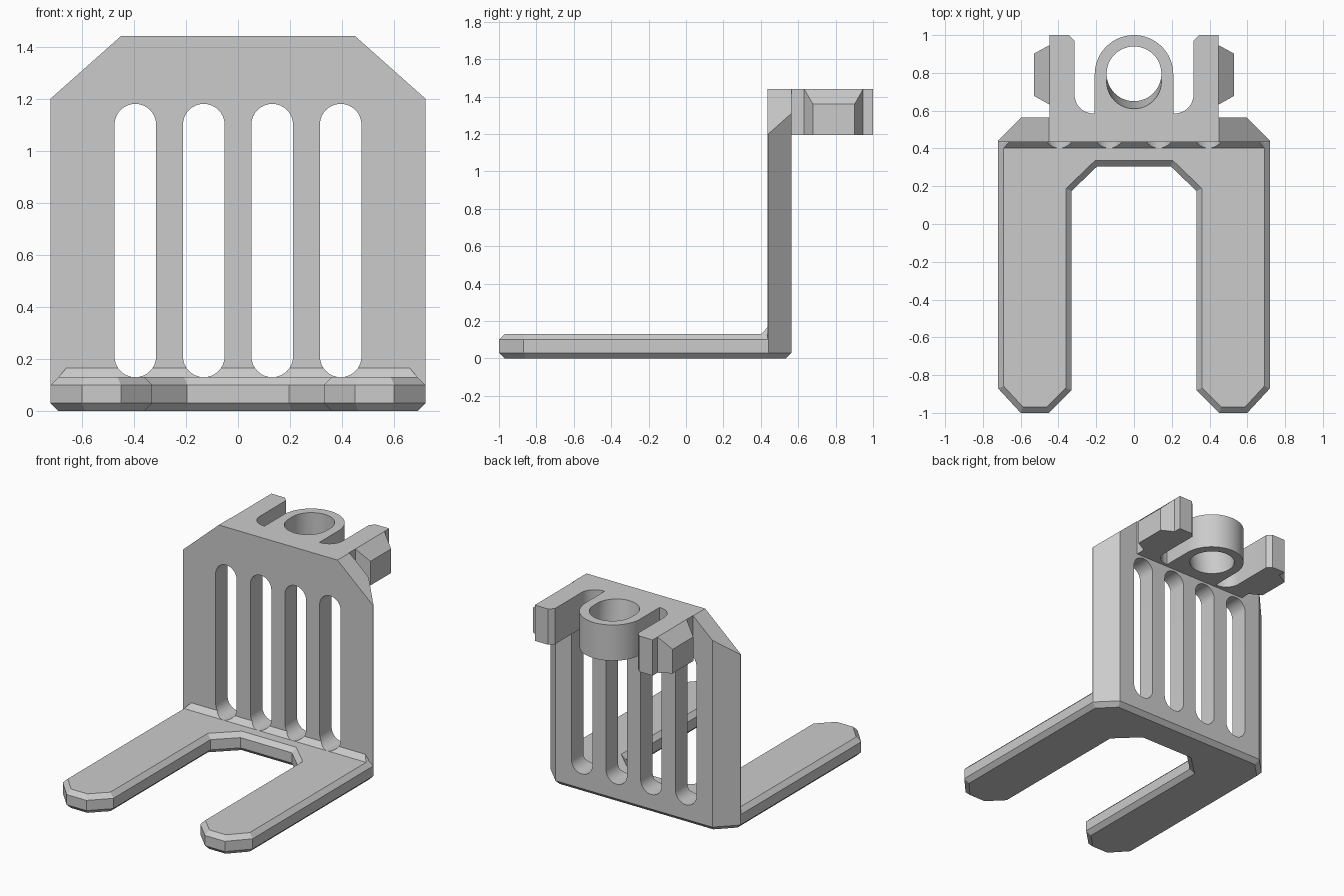
import bpy, bmesh, math
from mathutils import Vector

cube = bpy.data.objects.get("Cube")
if cube:
    bpy.data.objects.remove(cube, do_unlink=True)

grey = bpy.data.materials.new("light grey")
grey.use_nodes = True
grey.diffuse_color = (0.6, 0.6, 0.6, 1)
grey.node_tree.nodes["Principled BSDF"].inputs["Base Color"].default_value = grey.diffuse_color


def finish(name, bm):
    bmesh.ops.recalc_face_normals(bm, faces=bm.faces)
    mesh = bpy.data.meshes.new(name)
    bm.to_mesh(mesh)
    bm.free()
    mesh.materials.append(grey)
    obj = bpy.data.objects.new(name, mesh)
    bpy.context.collection.objects.link(obj)
    return obj


def extrude(points, direction):
    """Solid made by sweeping a flat outline along a direction."""
    bm = bmesh.new()
    face = bm.faces.new([bm.verts.new(p) for p in points])
    top = bmesh.ops.extrude_face_region(bm, geom=[face])["geom"]
    verts = [v for v in top if isinstance(v, bmesh.types.BMVert)]
    bmesh.ops.translate(bm, verts=verts, vec=direction)
    return bm


def mirrored(half):
    """Close a right-half outline with its mirror image."""
    return half + [(-x, y) for x, y in reversed(half) if x > 0.001]


def arc(cx, cy, r, start, end, steps):
    angles = [math.radians(start + (end - start) * i / steps) for i in range(steps + 1)]
    return [(cx + r * math.cos(a), cy + r * math.sin(a)) for a in angles]


def cut(target, cutter):
    mod = target.modifiers.new("cut", "BOOLEAN")
    mod.operation = "DIFFERENCE"
    mod.solver = "EXACT"
    mod.object = cutter
    bpy.context.view_layer.objects.active = target
    bpy.ops.object.modifier_apply(modifier=mod.name)


def smooth(obj):
    bpy.ops.object.select_all(action="DESELECT")
    obj.select_set(True)
    bpy.context.view_layer.objects.active = obj
    bpy.ops.object.shade_smooth_by_angle(angle=math.radians(25))


FRONT, BACK, TOP = 0.435, 0.565, 1.44

# Forked base with chamfered rims
half = [(0.595, BACK), (0.72, 0.44), (0.72, -0.87), (0.6, -1), (0.45, -1),
        (0.33, -0.88), (0.33, 0.175), (0.195, 0.305)]
bm = extrude([(x, y, 0) for x, y in mirrored(half)], (0, 0, 0.13))
rims = [e for e in bm.edges if abs(e.verts[0].co.z - e.verts[1].co.z) < 0.001]
bmesh.ops.bevel(bm, geom=rims, offset=0.03, segments=1, affect="EDGES")
finish("forked_base", bm)

# Upright plate with slanted top corners and chamfered back edges
half = [(0.45, TOP), (0.72, 1.2), (0.72, 0.1)]
bm = extrude([(x, FRONT, z) for x, z in mirrored(half)], (0, BACK - FRONT, 0))
for side in (1, -1):
    result = bmesh.ops.bisect_plane(
        bm, geom=bm.verts[:] + bm.edges[:] + bm.faces[:],
        plane_co=(side * 0.72, 0.44, 0), plane_no=Vector((side, 1, 0)).normalized(),
        clear_outer=True)
    rim = [e for e in result["geom_cut"] if isinstance(e, bmesh.types.BMEdge)]
    bmesh.ops.holes_fill(bm, edges=rim)
upright = finish("upright_plate", bm)

# Sloped fillet between base and upright
bm = bmesh.new()
ends = []
for side in (1, -1):
    ends.append([bm.verts.new(p) for p in (
        (side * 0.69, 0.402, 0.13), (side * 0.69, FRONT, 0.13), (side * 0.66, FRONT, 0.165))])
    bm.faces.new(ends[-1])
for i in range(3):
    j = (i + 1) % 3
    bm.faces.new((ends[0][i], ends[0][j], ends[1][j], ends[1][i]))
fillet = finish("joint_fillet", bm)

# Four rounded slots
for i in range(4):
    x = -0.3945 + 0.263 * i
    outline = arc(x, 1.1, 0.08, 0, 180, 16) + arc(x, 0.21, 0.08, 180, 360, 16)
    cutter = finish("slot_cutter", extrude([(px, 0.3, pz) for px, pz in outline], (0, 0.4, 0)))
    cut(upright, cutter)
    cut(fillet, cutter)
    bpy.data.objects.remove(cutter, do_unlink=True)
smooth(upright)

# Rear bracket: two arms around a central ring
half = [(0.447, BACK), (0.447, 1), (0.345, 1), (0.315, 0.97)]
half += arc(0.215, 0.685, 0.1, 0, -90, 10) + [(0.208, 0.585)]
half += arc(0, 0.792, 0.208, 0, 90, 16)
bm = extrude([(x, y, 1.195) for x, y in mirrored(half)], (0, 0, TOP - 1.195))
bracket = finish("rear_bracket", bm)

# Ring bore, with a second bore leaning forward
for lean in (0, -0.04):
    low, high = 1.1, 1.54
    slope = lean / (TOP - 1.195)
    y0 = 0.795 + slope * (low - 1.195)
    bm = extrude([(x, y, low) for x, y in arc(0, y0, 0.145, 0, 352.5, 47)],
                 (0, slope * (high - low), high - low))
    cutter = finish("bore_cutter", bm)
    cut(bracket, cutter)
    bpy.data.objects.remove(cutter, do_unlink=True)
smooth(bracket)

# Tapered lugs on the outside of the arms
for side, label in ((1, "left"), (-1, "right")):
    bm = bmesh.new()
    rings = []
    for x, y0, y1, z in ((0.447, 0.632, 0.947, TOP), (0.53, 0.678, 0.902, 1.36)):
        corners = ((y0, 1.195), (y1, 1.195), (y1, z), (y0, z))
        rings.append([bm.verts.new((side * x, cy, cz)) for cy, cz in corners])
        bm.faces.new(rings[-1])
    for i in range(4):
        j = (i + 1) % 4
        bm.faces.new((rings[0][i], rings[0][j], rings[1][j], rings[1][i]))
    finish(label + "_lug", bm)
